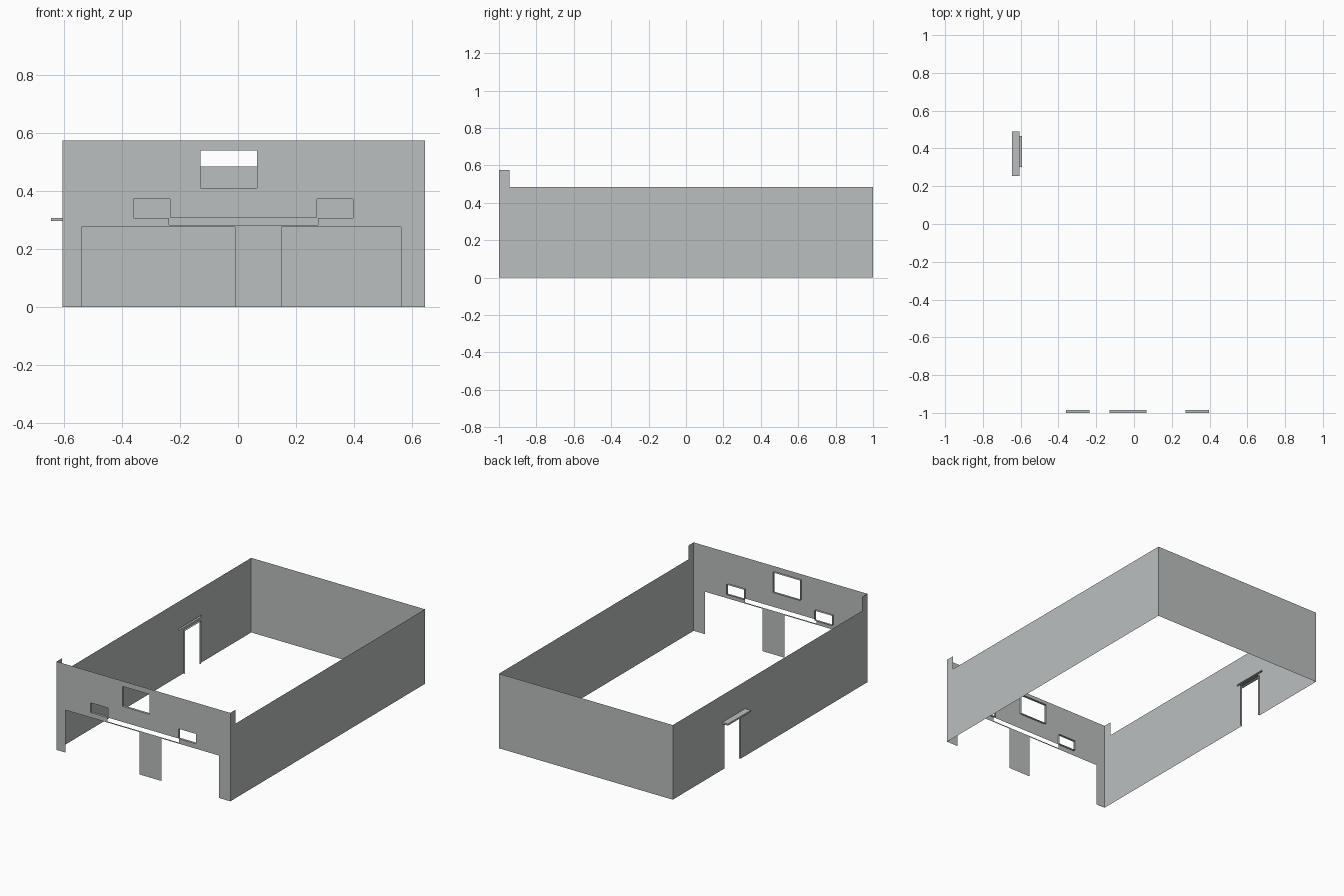
import bpy, bmesh

if "Cube" in bpy.data.objects:
    bpy.data.objects.remove(bpy.data.objects["Cube"])

X0, X1, Y0, Y1 = -0.605, 0.645, -1.0, 1.0
WALL_H, FRONT_H = 0.485, 0.575

grey = bpy.data.materials.new("wall grey")
grey.diffuse_color = (0.5, 0.52, 0.52, 1)
grey.use_nodes = True
grey.node_tree.nodes["Principled BSDF"].inputs["Base Color"].default_value = grey.diffuse_color


def finish(name, bm):
    bmesh.ops.remove_doubles(bm, verts=bm.verts, dist=1e-5)
    me = bpy.data.meshes.new(name)
    bm.to_mesh(me)
    bm.free()
    me.materials.append(grey)
    ob = bpy.data.objects.new(name, me)
    bpy.context.collection.objects.link(ob)
    return ob


def quad(bm, pts):
    bm.faces.new([bm.verts.new(p) for p in pts])


def panel(name, place, rect, holes=(), flip=False):
    """Flat wall with rectangular holes; rects are (u0, u1, z0, z1)."""
    bm = bmesh.new()
    us = sorted({u for r in (rect, *holes) for u in r[:2]})
    zs = sorted({z for r in (rect, *holes) for z in r[2:]})
    for a, b in zip(us, us[1:]):
        for c, d in zip(zs, zs[1:]):
            u, z = (a + b) / 2, (c + d) / 2
            if any(h[0] < u < h[1] and h[2] < z < h[3] for h in holes):
                continue
            pts = [place(a, c), place(b, c), place(b, d), place(a, d)]
            quad(bm, pts[::-1] if flip else pts)
    return finish(name, bm)


def reveal(name, place, rect, sill=True):
    """Lining of an opening; place(u, z, t) with t = 0 outside, 1 inside."""
    a, b, c, d = rect
    loop = [(a, c), (a, d), (b, d), (b, c)]
    if sill:
        loop.append((a, c))
    bm = bmesh.new()
    for p, q in zip(loop, loop[1:]):
        quad(bm, [place(*p, 0), place(*q, 0), place(*q, 1), place(*p, 1)])
    return finish(name, bm)


# Front wall with two bays, three windows and a long slot
windows = {
    "left_window": (-0.36, -0.235, 0.308, 0.372),
    "right_window": (0.272, 0.397, 0.308, 0.372),
    "centre_window": (-0.13, 0.065, 0.41, 0.54),
}
bays = [(-0.54, -0.01, 0, 0.276), (0.15, 0.562, 0, 0.276)]
slot = (-0.238, 0.276, 0.283, 0.309)
panel("front_wall", lambda u, z: (u, Y0, z), (X0, X1, 0, FRONT_H),
      [*windows.values(), *bays, slot])
for name, rect in windows.items():
    reveal(name + "_reveal", lambda u, z, t: (u, Y0 + 0.015 * t, z), rect)

# Back wall
panel("back_wall", lambda u, z: (u, Y1, z), (X0, X1, 0, WALL_H), flip=True)

# Side walls, the left one with a doorway and the open back of the canopy
door = (0.302, 0.467, 0, 0.28)
canopy = (0.255, 0.49, 0.297, 0.308)
panel("right_wall", lambda u, z: (X1, u, z), (Y0, Y1, 0, WALL_H))
panel("left_wall", lambda u, z: (X0, u, z), (Y0, Y1, 0, WALL_H), [door, canopy], flip=True)
reveal("door_reveal", lambda u, z, t: (X0 + 0.013 * t, u, z), door, sill=False)

# Raised returns at the ends of the front parapet
for name, x, flip in (("left_parapet_return", X0, True), ("right_parapet_return", X1, False)):
    panel(name, lambda u, z: (x, u, z), (Y0, -0.945, WALL_H, FRONT_H), flip=flip)

# Door canopy: outer face plus four sides
reveal("canopy_sides", lambda u, z, t: (X0 - 0.04 * t, u, z), canopy)
panel("canopy_edge", lambda u, z: (X0 - 0.04, u, z), canopy, flip=True)
